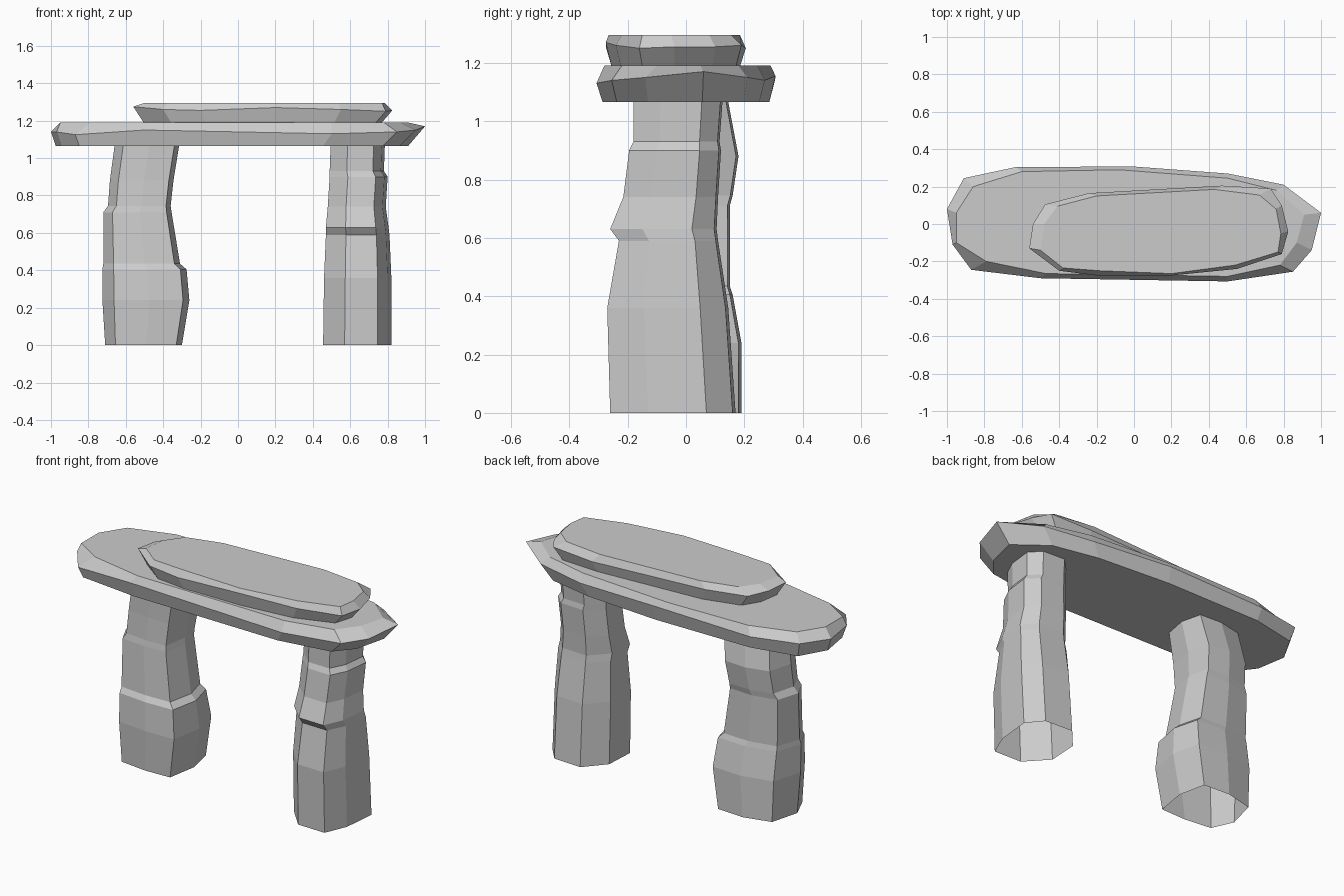
import bpy, bmesh


def build(name, rings, cap):
    """Skin a stack of equal-sized point rings, optionally closing both ends."""
    bm = bmesh.new()
    loops = [[bm.verts.new(p) for p in ring] for ring in rings]
    n = len(loops[0])
    for a, b in zip(loops, loops[1:]):
        for i in range(n):
            j = (i + 1) % n
            bm.faces.new((a[i], a[j], b[j], b[i]))
    if cap:
        bm.faces.new(loops[0][::-1])
        bm.faces.new(loops[-1])
    bmesh.ops.recalc_face_normals(bm, faces=bm.faces)
    me = bpy.data.meshes.new(name)
    bm.to_mesh(me)
    bm.free()
    ob = bpy.data.objects.new(name, me)
    bpy.context.collection.objects.link(ob)
    return ob


def slab(name, mid, top, z0, z1, bottom):
    """Flat stone: underside, bulging irregular rim, chamfered flat top."""
    low = [(*bottom(x, y), z0) for x, y, z in mid]
    return build(name, [low, mid, [(x, y, z1) for x, y in top]], True)


def pillar(name, base, levels):
    """Rough column: the base outline fitted to (z, x0, x1, y0, y1) per level."""
    _, bx0, bx1, by0, by1 = levels[0]
    rings = []
    for z, x0, x1, y0, y1 in levels:
        rings.append([(x0 + (x - bx0) / (bx1 - bx0) * (x1 - x0),
                       y0 + (y - by0) / (by1 - by0) * (y1 - y0), z)
                      for x, y in base])
    return build(name, rings, False)


# Left column, with ledges at about 0.42 and 0.73
pillar("left_pillar",
       [(-.71, -.02), (-.655, -.145), (-.49, -.165), (-.33, -.16),
        (-.30, .02), (-.335, .18), (-.50, .19), (-.665, .15)],
       [(0, -.71, -.30, -.165, .19),
        (.24, -.725, -.26, -.18, .19),
        (.405, -.725, -.275, -.17, .16),
        (.435, -.72, -.31, -.15, .15),
        (.71, -.72, -.355, -.13, .15),
        (.745, -.695, -.36, -.125, .16),
        (.88, -.685, -.345, -.12, .18),
        (1.065, -.66, -.315, -.12, .145)])

# Right column, with ledges at about 0.61 and 0.92
pillar("right_pillar",
       [(.455, -.13), (.57, -.255), (.745, -.26), (.80, -.13),
        (.82, .07), (.745, .16), (.57, .17), (.465, .05)],
       [(0, .455, .82, -.26, .17),
        (.36, .46, .82, -.27, .145),
        (.59, .47, .81, -.23, .11),
        (.63, .47, .805, -.26, .105),
        (.74, .48, .79, -.215, .11),
        (.90, .49, .80, -.195, .12),
        (.93, .49, .78, -.18, .115),
        (1.065, .495, .785, -.18, .125)])

# Long lintel stone
slab("lower_slab",
     [(-1, .08, 1.14), (-.97, -.11, 1.14), (-.87, -.245, 1.125),
      (-.5, -.29, 1.15), (.5, -.307, 1.13), (.85, -.255, 1.14),
      (.95, -.14, 1.15), (1, .06, 1.17), (.8, .21, 1.15),
      (.5, .27, 1.14), (0, .307, 1.155), (-.63, .305, 1.14),
      (-.91, .245, 1.15)],
     [(-.95, .06), (-.95, -.1), (-.79, -.2), (-.47, -.265), (.5, -.28),
      (.78, -.22), (.87, -.1), (.91, .05), (.76, .18), (.5, .245),
      (-.08, .29), (-.6, .28), (-.86, .2)],
     1.065, 1.19,
     lambda x, y: (x * (.91 if x > 0 else .975), y * .93))

# Smaller capping stone
slab("upper_slab",
     [(-.56, -.13, 1.275), (-.40, -.25, 1.26), (-.2, -.275, 1.255),
      (.2, -.275, 1.27), (.55, -.24, 1.26), (.79, -.16, 1.25),
      (.825, -.04, 1.255), (.79, .10, 1.255), (.73, .19, 1.26),
      (.47, .205, 1.25), (-.24, .165, 1.26), (-.475, .105, 1.26),
      (-.54, 0, 1.27)],
     [(-.5, -.14), (-.38, -.235), (-.18, -.25), (.2, -.265), (.54, -.22),
      (.77, -.15), (.785, -.05), (.76, .08), (.67, .155), (.43, .185),
      (-.2, .15), (-.41, .095), (-.48, 0)],
     1.19, 1.295,
     lambda x, y: (.13 + (x - .13) * .92, -.035 + (y + .035) * .92))
